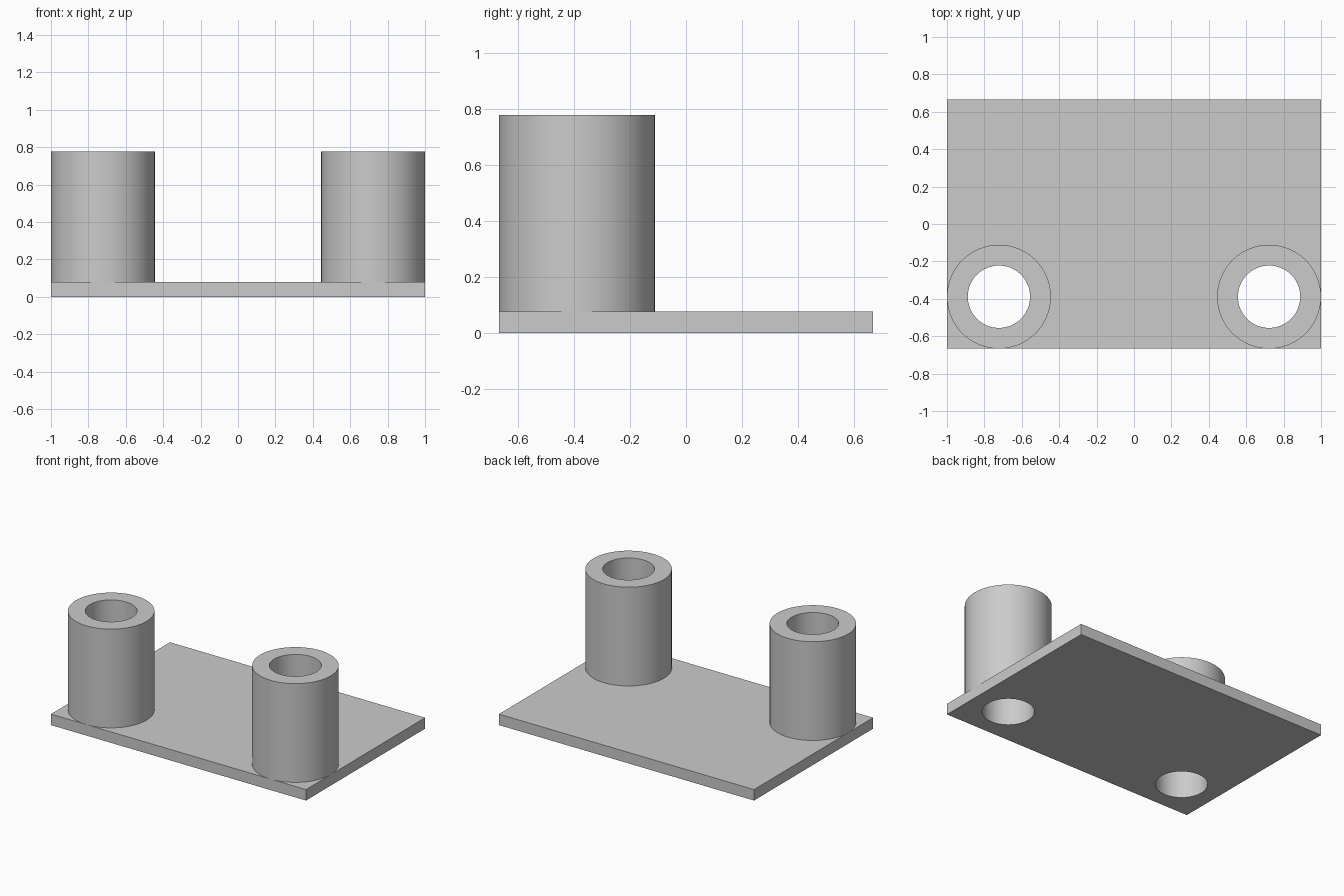
import bpy, bmesh, math
from mathutils import Matrix, Vector

if "Cube" in bpy.data.objects:
    bpy.data.objects.remove(bpy.data.objects["Cube"], do_unlink=True)

UNIT = 1 / 9                      # one design unit
WIDTH, DEPTH = 2.0, 12 * UNIT
PLATE_H, TOP = 0.7 * UNIT, 7 * UNIT
OUTER, BORE = 2.5 * UNIT, 1.5 * UNIT
POST_X, POST_Y = WIDTH / 2 - OUTER, OUTER - DEPTH / 2
SIDES = 64

grey = bpy.data.materials.new("light grey")
grey.use_nodes = True
colour = (0.6, 0.6, 0.6, 1)
grey.diffuse_color = colour
grey.node_tree.nodes["Principled BSDF"].inputs["Base Color"].default_value = colour


def add_object(name, bm):
    bmesh.ops.recalc_face_normals(bm, faces=bm.faces)
    mesh = bpy.data.meshes.new(name)
    bm.to_mesh(mesh)
    bm.free()
    mesh.materials.append(grey)
    obj = bpy.data.objects.new(name, mesh)
    bpy.context.collection.objects.link(obj)
    return obj


def select_only(obj):
    bpy.ops.object.select_all(action='DESELECT')
    obj.select_set(True)
    bpy.context.view_layer.objects.active = obj


def smooth(obj):
    select_only(obj)
    bpy.ops.object.shade_smooth_by_angle(angle=math.radians(30))


def tube(name, x):
    # Closed rectangular section spun round the post axis
    bm = bmesh.new()
    section = [(BORE, PLATE_H), (OUTER, PLATE_H), (OUTER, TOP), (BORE, TOP)]
    verts = [bm.verts.new((x + r, POST_Y, z)) for r, z in section]
    edges = [bm.edges.new((verts[i - 1], verts[i])) for i in range(len(verts))]
    bmesh.ops.spin(bm, geom=verts + edges, cent=(x, POST_Y, 0), axis=(0, 0, 1),
                   angle=math.tau, steps=SIDES, use_merge=True)
    bmesh.ops.remove_doubles(bm, verts=bm.verts, dist=0.0001)
    smooth(add_object(name, bm))


# Base plate
bm = bmesh.new()
bmesh.ops.create_cube(bm, size=1, matrix=Matrix.Translation((0, 0, PLATE_H / 2))
                      @ Matrix.Diagonal((WIDTH, DEPTH, PLATE_H, 1)))
plate = add_object("base_plate", bm)

# Bores cut through the plate
bm = bmesh.new()
for side in (-1, 1):
    bmesh.ops.create_cone(bm, cap_ends=True, segments=SIDES, radius1=BORE,
                          radius2=BORE, depth=1,
                          matrix=Matrix.Translation((side * POST_X, POST_Y, 0)))
cutter = add_object("bore_cutter", bm)
cutter.hide_render = True
cut = plate.modifiers.new("bores", 'BOOLEAN')
cut.operation, cut.solver, cut.object = 'DIFFERENCE', 'EXACT', cutter
select_only(plate)
bpy.ops.object.modifier_apply(modifier=cut.name)
bpy.data.objects.remove(cutter, do_unlink=True)
smooth(plate)

# Hollow posts standing at the front corners
for name, side in (("right_post", -1), ("left_post", 1)):
    tube(name, side * POST_X)
